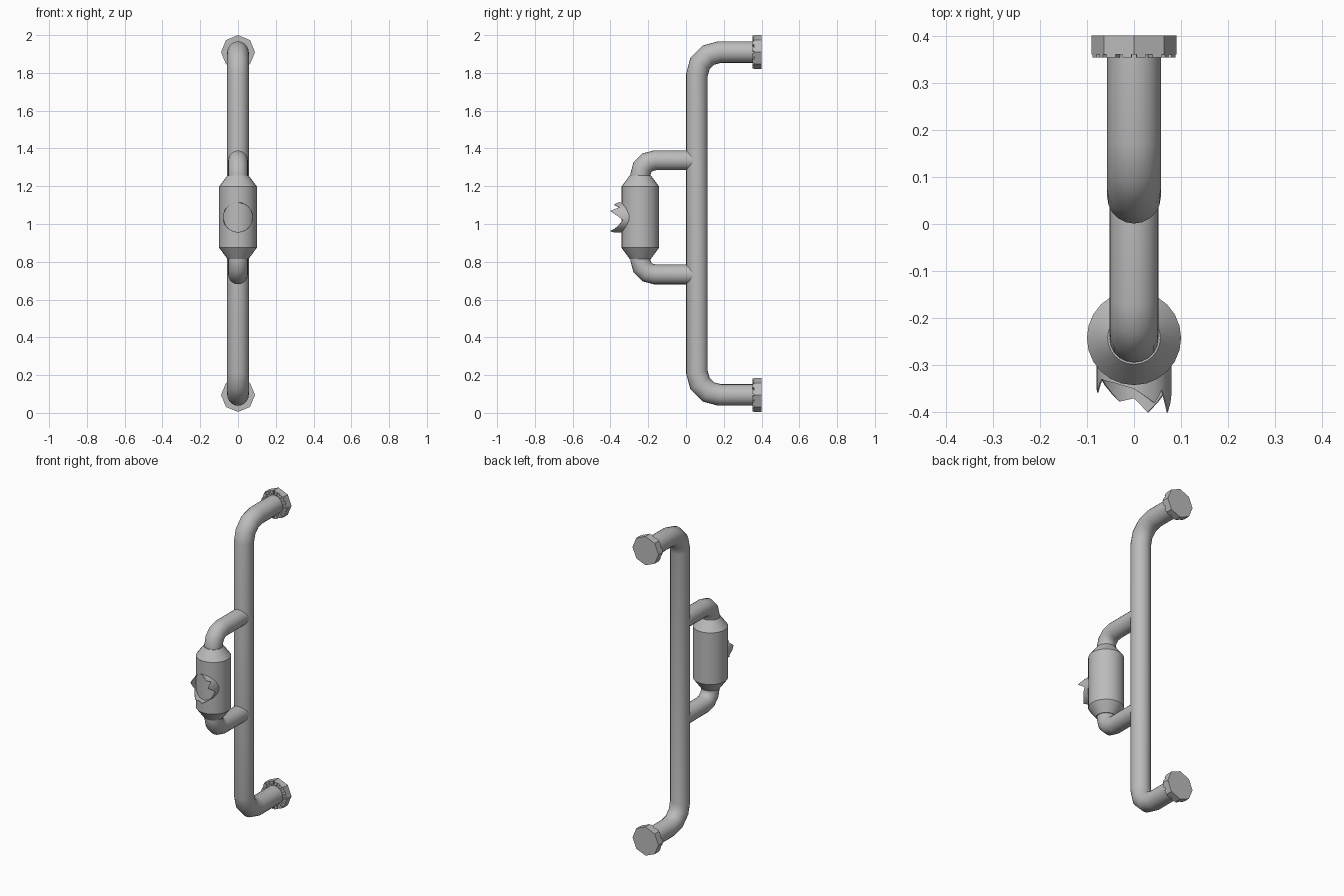
import bpy, bmesh
from math import sin, cos, pi, radians
from mathutils import Vector

old = bpy.data.objects.get("Cube")
if old:
    bpy.data.objects.remove(old)

steel = bpy.data.materials.new("brushed grey steel")
steel.use_nodes = True
GREY = (0.5, 0.5, 0.5, 1)
steel.diffuse_color = GREY
steel.node_tree.nodes["Principled BSDF"].inputs["Base Color"].default_value = GREY


def finish(name, bm, smooth=True):
    bmesh.ops.recalc_face_normals(bm, faces=bm.faces)
    mesh = bpy.data.meshes.new(name)
    bm.to_mesh(mesh)
    bm.free()
    mesh.materials.append(steel)
    ob = bpy.data.objects.new(name, mesh)
    bpy.context.scene.collection.objects.link(ob)
    if smooth:
        bpy.ops.object.select_all(action='DESELECT')
        ob.select_set(True)
        bpy.context.view_layer.objects.active = ob
        bpy.ops.object.shade_smooth_by_angle(angle=radians(35))
    return ob


def loft(bm, rings, caps=True):
    for a, b in zip(rings, rings[1:]):
        n = len(a)
        for i in range(n):
            bm.faces.new((a[i], a[(i + 1) % n], b[(i + 1) % n], b[i]))
    if caps:
        bm.faces.new(rings[0])
        bm.faces.new(rings[-1])


def bend(cy, cz, r, start, end, steps=3):
    """Points of a bend in the side plane."""
    angles = [radians(start + (end - start) * i / steps) for i in range(steps + 1)]
    return [(cy + r * cos(a), cz + r * sin(a)) for a in angles]


def pipe(name, path, radius, sides=20):
    """Sweep a circle along a path of (y, z) points, mitred at each point."""
    bm = bmesh.new()
    pts = [Vector((0, y, z)) for y, z in path]
    rings = []
    for i, p in enumerate(pts):
        before = (p - pts[i - 1]).normalized() if i else (pts[1] - p).normalized()
        after = (pts[i + 1] - p).normalized() if i < len(pts) - 1 else before
        tangent = (before + after).normalized()
        across = Vector((1, 0, 0)).cross(tangent) / tangent.dot(before)
        rings.append([bm.verts.new(p + radius * (Vector((cos(t), 0, 0)) + across * sin(t)))
                      for t in (2 * pi * k / sides for k in range(sides))])
    loft(bm, rings)
    return finish(name, bm)


# Main handle pipe
LOW, HIGH = 0.095, 1.91
pipe("main_pipe",
     [(0.37, LOW)] + bend(0.178, LOW + 0.12, 0.12, 270, 180)
     + bend(0.178, HIGH - 0.12, 0.12, 180, 90) + [(0.37, HIGH)], 0.057)

# Branch pipes joining the canister to the main pipe
AXIS_Y = -0.242
pipe("upper_branch_pipe",
     [(0.05, 1.337)] + bend(-0.165, 1.26, 0.077, 90, 180) + [(AXIS_Y, 1.23)], 0.052)
pipe("lower_branch_pipe",
     [(0.05, 0.733)] + bend(-0.165, 0.81, 0.077, 270, 180) + [(AXIS_Y, 0.84)], 0.052)

# Canister with tapered ends
bm = bmesh.new()
profile = [(0.056, 0.815), (0.1, 0.875), (0.1, 1.198), (0.056, 1.257)]
loft(bm, [[bm.verts.new((r * cos(t), AXIS_Y + r * sin(t), z))
           for t in (2 * pi * k / 24 for k in range(24))] for r, z in profile])
finish("canister", bm)

# Broken stub on the canister front: angle and y of each tip and notch
jagged = [(-10, -0.335), (26, -0.4), (42, -0.352), (57, -0.38), (90, -0.35),
          (120, -0.338), (150, -0.33), (168, -0.358), (205, -0.325), (247, -0.377),
          (270, -0.37), (292, -0.4), (320, -0.365), (350, -0.335)]
bm = bmesh.new()
root, rim, inner_rim, inner_root = [], [], [], []
for (a0, y0), (a1, y1) in zip(jagged, jagged[1:]):
    for k in range(3):
        f = k / 3
        a, y = radians(a0 + (a1 - a0) * f), y0 + (y1 - y0) * f
        for ring, r, depth in ((root, 0.08, -0.28), (rim, 0.08, y),
                               (inner_rim, 0.077, y), (inner_root, 0.077, -0.28)):
            ring.append(bm.verts.new((r * cos(a), depth, 1.035 + r * sin(a))))
loft(bm, [root, rim, inner_rim, inner_root], caps=False)
finish("broken_stub", bm)


# Eight-sided wall flanges with a ring of shallow raised pads
def flange(name, z):
    bm = bmesh.new()
    centre = Vector((0, 0, z))
    corner = [Vector((0.09 * cos(k * pi / 4), 0, 0.09 * sin(k * pi / 4))) for k in range(8)]

    def prism(shape, y0, y1):
        loft(bm, [[bm.verts.new(centre + p + Vector((0, y, 0))) for p in shape]
                  for y in (y0, y1)])

    prism(corner, 0.36, 0.4)
    for k in range(8):
        a, b = corner[k], corner[(k + 1) % 8]
        for s, e in ((0.08, 0.38), (0.62, 0.92)):
            p, q = a.lerp(b, s), a.lerp(b, e)
            prism([p, q, q * 0.75, p * 0.75], 0.353, 0.36)
    finish(name, bm, smooth=False)


flange("lower_flange", LOW)
flange("upper_flange", HIGH)
